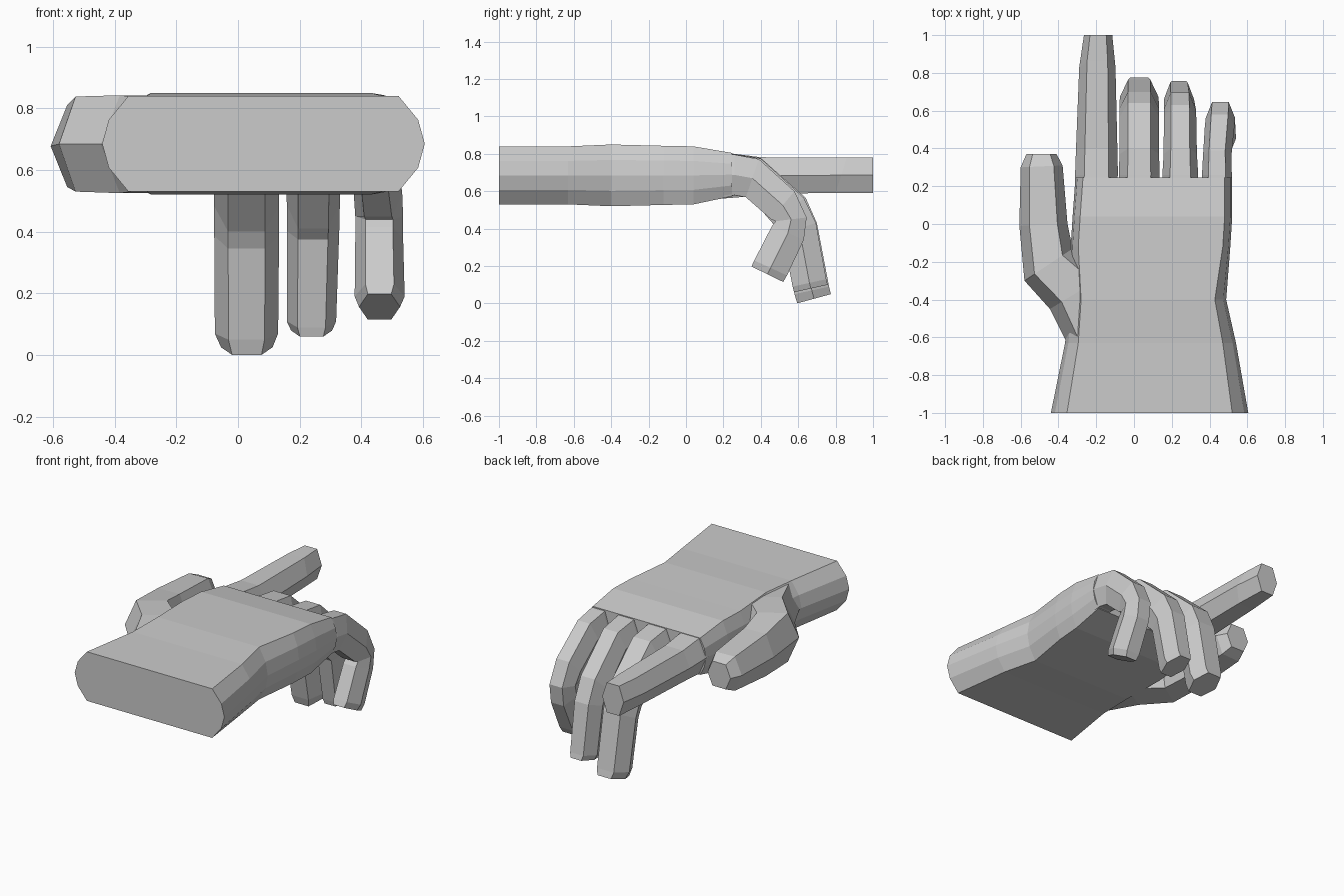
import bpy, bmesh
from mathutils import Vector


def loft(name, rings):
    """Skin a list of equal-length rings and cap both ends."""
    bm = bmesh.new()
    vs = [[bm.verts.new(p) for p in r] for r in rings]
    n = len(vs[0])
    for a, b in zip(vs, vs[1:]):
        for i in range(n):
            j = (i + 1) % n
            bm.faces.new((a[i], a[j], b[j], b[i]))
    bm.faces.new(vs[0][::-1])
    bm.faces.new(vs[-1])
    bmesh.ops.recalc_face_normals(bm, faces=bm.faces)
    me = bpy.data.meshes.new(name)
    bm.to_mesh(me)
    bm.free()
    ob = bpy.data.objects.new(name, me)
    bpy.context.collection.objects.link(ob)
    return ob


def hexagon(top, bottom, side, flat):
    """Six-sided digit section: flat top and bottom, pointed sides."""
    t, b, s = Vector(top), Vector(bottom), Vector(side)
    m = (t + b) / 2
    return [m - s, t - s * flat, t + s * flat, m + s, b + s * flat, b - s * flat]


def finger(name, stations):
    """Stations: outer y, z, inner y, z, left x, right x."""
    rings = []
    for oy, oz, iy, iz, x0, x1 in stations:
        x = (x0 + x1) / 2
        rings.append(hexagon((x, oy, oz), (x, iy, iz), ((x1 - x0) / 2, 0, 0), 0.57))
    return loft(name, rings)


# palm and wrist: y, left x, right x, bottom z, top z, bevel inset
def palm_ring(y, x0, x1, z0, z1, c):
    m, h = (z0 + z1) / 2, (z1 - z0) / 4
    k = c * 0.25
    return [(x0, y, m), (x0 + k, y, m + h), (x0 + c, y, z1), (x1 - c, y, z1),
            (x1 - k, y, m + h), (x1, y, m), (x1 - k, y, m - h), (x1 - c, y, z0),
            (x0 + c, y, z0), (x0 + k, y, m - h)]


hand = loft("hand", [palm_ring(*s) for s in [
    (-1.0, -0.44, 0.605, 0.53, 0.84, 0.085),
    (-0.63, -0.365, 0.54, 0.53, 0.84, 0.07),
    (-0.40, -0.34, 0.488, 0.52, 0.85, 0.06),
    (-0.12, -0.335, 0.51, 0.527, 0.843, 0.04),
    (0.04, -0.325, 0.52, 0.53, 0.84, 0.04),
    (0.245, -0.31, 0.52, 0.573, 0.805, 0.04)]])

# extended index finger
index = finger("index_finger", [
    (0.10, 0.82, 0.10, 0.56, -0.31, -0.11),
    (0.26, 0.80, 0.26, 0.58, -0.312, -0.085),
    (0.40, 0.782, 0.40, 0.585, -0.307, -0.088),
    (0.86, 0.78, 0.80, 0.592, -0.29, -0.098),
    (1.0, 0.78, 1.0, 0.592, -0.265, -0.115)])

# curled fingers
middle = finger("middle_finger", [
    (0.12, 0.815, 0.12, 0.56, -0.08, 0.13),
    (0.26, 0.798, 0.26, 0.577, -0.08, 0.135),
    (0.40, 0.778, 0.34, 0.57, -0.077, 0.133),
    (0.64, 0.565, 0.49, 0.40, -0.077, 0.133),
    (0.70, 0.43, 0.52, 0.345, -0.077, 0.133),
    (0.765, 0.09, 0.58, 0.05, -0.075, 0.13),
    (0.775, 0.05, 0.595, 0.001, -0.055, 0.112)])
ring = finger("ring_finger", [
    (0.12, 0.814, 0.12, 0.561, 0.155, 0.335),
    (0.26, 0.797, 0.26, 0.578, 0.15, 0.34),
    (0.40, 0.775, 0.34, 0.57, 0.157, 0.333),
    (0.63, 0.565, 0.48, 0.41, 0.158, 0.33),
    (0.695, 0.43, 0.515, 0.375, 0.158, 0.328),
    (0.75, 0.13, 0.57, 0.09, 0.158, 0.318),
    (0.758, 0.10, 0.578, 0.06, 0.172, 0.305)])
little = finger("little_finger", [
    (0.12, 0.813, 0.12, 0.562, 0.365, 0.515),
    (0.26, 0.796, 0.26, 0.579, 0.36, 0.518),
    (0.39, 0.772, 0.32, 0.568, 0.365, 0.515),
    (0.58, 0.60, 0.455, 0.45, 0.375, 0.532),
    (0.645, 0.46, 0.48, 0.44, 0.38, 0.535),
    (0.63, 0.34, 0.46, 0.415, 0.38, 0.535),
    (0.54, 0.15, 0.365, 0.23, 0.378, 0.54),
    (0.52, 0.115, 0.35, 0.198, 0.392, 0.525)])

# thumb: outer x, y, inner x, y, bottom z, top z
thumb_rings = []
for ox, oy, ix, iy, z0, z1 in [
        (-0.345, -0.65, -0.08, -0.50, 0.537, 0.832),
        (-0.445, -0.45, -0.15, -0.27, 0.525, 0.842),
        (-0.58, -0.30, -0.325, -0.13, 0.53, 0.838),
        (-0.607, -0.01, -0.352, 0.0, 0.545, 0.81),
        (-0.60, 0.30, -0.378, 0.31, 0.57, 0.785),
        (-0.57, 0.37, -0.41, 0.37, 0.60, 0.755)]:
    x, y = (ox + ix) / 2, (oy + iy) / 2
    thumb_rings.append(hexagon((x, y, z1), (x, y, z0),
                               ((ix - ox) / 2, (iy - oy) / 2, 0), 0.58))
thumb = loft("thumb", thumb_rings)

# weld all digits into one skin
digits = [index, middle, ring, little, thumb]
for d in digits:
    mod = hand.modifiers.new("join_" + d.name, 'BOOLEAN')
    mod.operation = 'UNION'
    mod.solver = 'EXACT'
    mod.object = d
dg = bpy.context.evaluated_depsgraph_get()
skin = bpy.data.meshes.new_from_object(hand.evaluated_get(dg))
hand.modifiers.clear()
hand.data = skin
for d in digits:
    bpy.data.objects.remove(d)
